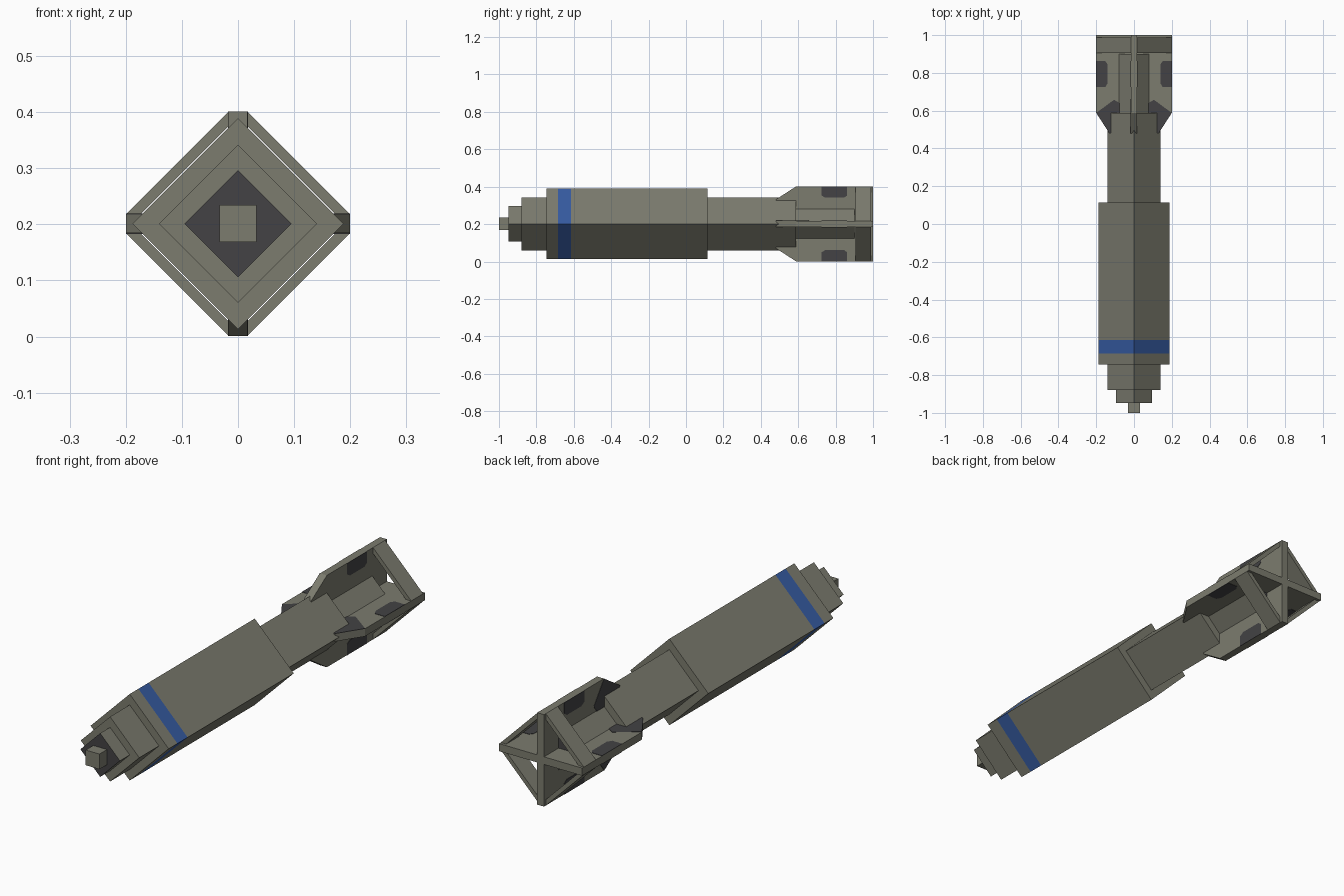
import bpy, math
from mathutils import Vector

cube = bpy.data.objects.get("Cube")
if cube:
    bpy.data.objects.remove(cube, do_unlink=True)

CZ = 0.201      # height of the long axis
HALF = 0.0165   # half thickness of a fin
TIP = 0.2       # fin reach from the axis


def material(name, rgb):
    m = bpy.data.materials.new(name)
    m.use_nodes = True
    m.diffuse_color = (*rgb, 1)
    b = m.node_tree.nodes["Principled BSDF"]
    b.inputs["Base Color"].default_value = (*rgb, 1)
    b.inputs["Roughness"].default_value = 0.8
    return m


OLIVE = material("olive_grey", (0.20, 0.20, 0.158))
DARK = material("charcoal", (0.056, 0.055, 0.058))
BLUE = material("band_blue", (0.037, 0.105, 0.36))


def make(name, verts, faces, mats, idx=None):
    me = bpy.data.meshes.new(name)
    me.from_pydata(verts, [], faces)
    for m in mats:
        me.materials.append(m)
    if idx:
        for p, i in zip(me.polygons, idx):
            p.material_index = i
    ob = bpy.data.objects.new(name, me)
    bpy.context.collection.objects.link(ob)
    return ob


def prism(name, bottom, top, mats):
    """Close two matching outlines into a solid."""
    n = len(bottom)
    faces = [tuple(range(n))[::-1], tuple(range(n, 2 * n))]
    faces += [(i, (i + 1) % n, n + (i + 1) % n, n + i) for i in range(n)]
    # outward winding whichever way the outline runs
    e = (bottom[1] - bottom[0]).cross(bottom[2] - bottom[1])
    if e.dot(top[0] - bottom[0]) < 0:
        faces = [f[::-1] for f in faces]
    return make(name, [tuple(v) for v in bottom + top], faces, mats)


def square_bar(name, r, ys, mats=(OLIVE,), turn=0.0):
    """Four-sided bar along y with rings at ys; r is the corner radius."""
    ring = [(r * math.cos(turn + k * math.pi / 2), r * math.sin(turn + k * math.pi / 2))
            for k in range(4)]
    verts = [(x, y, CZ + z) for y in ys for x, z in ring]
    last = 4 * (len(ys) - 1)
    faces = [(0, 1, 2, 3), (last + 3, last + 2, last + 1, last)]
    for s in range(len(ys) - 1):
        for k in range(4):
            j = (k + 1) % 4
            faces.append((4 * s + k, 4 * s + 4 + k, 4 * s + 4 + j, 4 * s + j))
    return make(name, verts, faces, mats)


# Stepped body, nose to tail
square_bar("nose_tip", 0.033 * math.sqrt(2), (-1.0, -0.945), turn=math.pi / 4)
collar = square_bar("nose_collar", 0.095, (-0.948, -0.88), (OLIVE, DARK))
square_bar("nose_step", 0.141, (-0.88, -0.745))
body = square_bar("main_body", 0.188, (-0.745, -0.685, -0.615, 0.115), (OLIVE, BLUE))
square_bar("rear_body", 0.141, (0.115, 0.587))
core = square_bar("tail_core", 0.095, (0.587, 0.9), (OLIVE, DARK))

# Dark end faces and the blue band
for p in collar.data.polygons:
    p.material_index = int(p.normal.y < -0.9)
for p in core.data.polygons:
    p.material_index = int(p.normal.y > 0.9)
for p in body.data.polygons:
    p.material_index = int(-0.685 < p.center.y < -0.615)

# Outlines given as (distance from axis, y)
FIN = [(0, 0.55), (0.10, 0.48), (0.13, 0.48), (TIP, 0.588), (TIP, 1.0), (0, 1.0)]
LEAD_PATCH = [(0.07, 0.50), (0.13, 0.48), (TIP, 0.588), (0.105, 0.658), (0.07, 0.635)]
SIDE_PATCH = [(TIP, 0.725), (TIP, 0.862), (0.152, 0.862), (0.14, 0.845),
              (0.14, 0.745), (0.152, 0.725)]

for k, side in enumerate(("top", "left", "bottom", "right")):
    a = k * math.pi / 2
    out = Vector((math.sin(a), 0, math.cos(a)))
    across = Vector((math.cos(a), 0, -math.sin(a)))

    def at(r, y, t):
        return Vector((0, y, CZ)) + out * r + across * t

    def slab(name, outline, t0, t1, mat):
        prism(name, [at(r, y, t0) for r, y in outline],
              [at(r, y, t1) for r, y in outline], (mat,))

    slab(side + "_fin", FIN, -HALF, HALF, OLIVE)

    # Painted patches on both fin faces
    for s in (-1, 1):
        slab(f"{side}_fin_patch_{'a' if s < 0 else 'b'}", SIDE_PATCH,
             s * (HALF - 0.001), s * (HALF + 0.0015), DARK)
    s = -1 if k < 2 else 1
    slab(side + "_fin_lead_patch", LEAD_PATCH,
         s * (HALF - 0.001), s * (HALF + 0.0015), DARK)

    # Plate joining this fin tip to the next one
    inner = TIP - 0.026
    section = [(HALF, TIP), (TIP, HALF), (inner, HALF), (HALF, inner)]
    prism(side + "_tail_plate", [at(r, 0.905, t) for t, r in section],
          [at(r, 0.988, t) for t, r in section], (OLIVE,))
